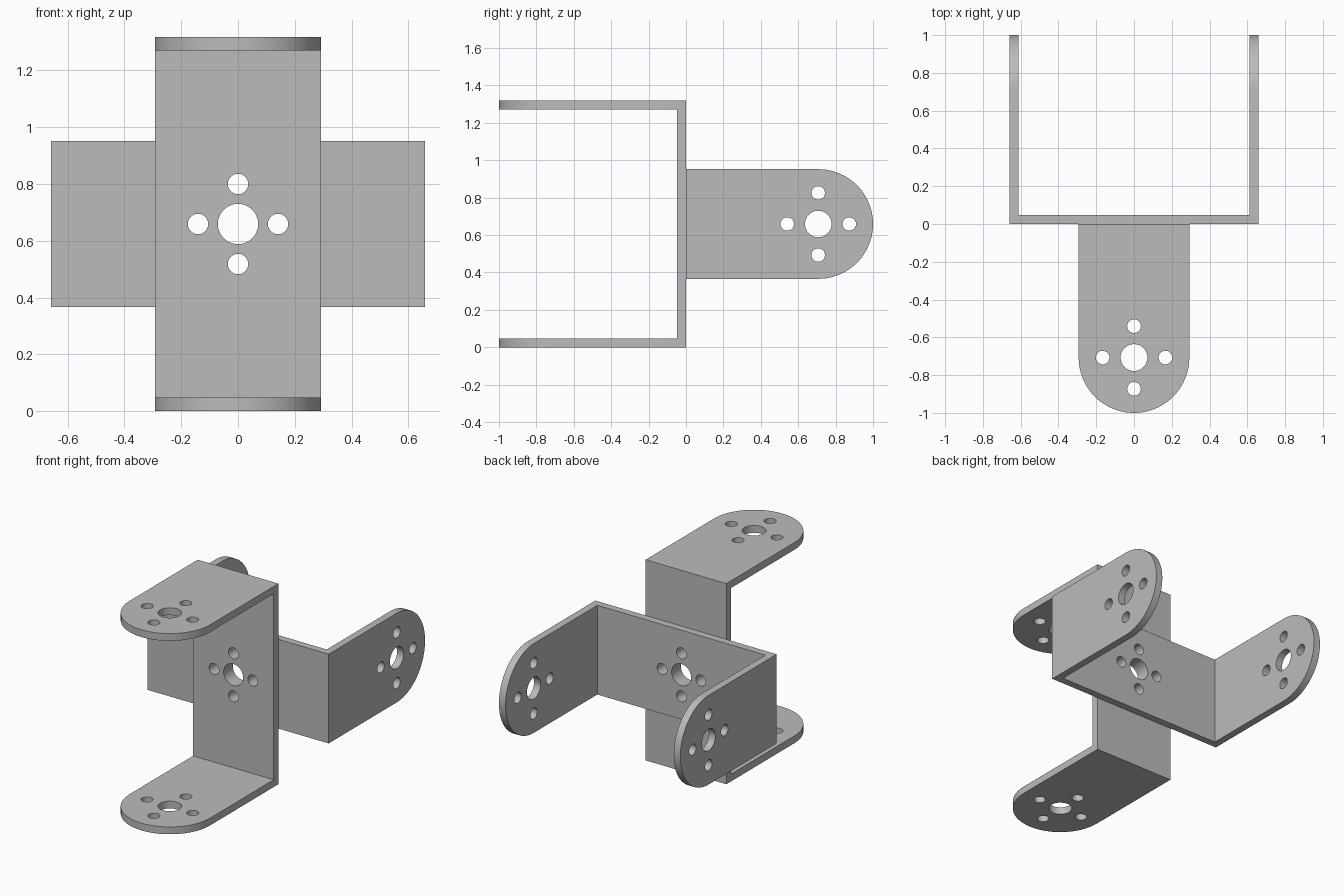
import bpy, bmesh
from math import sin, cos, pi, radians
from mathutils import Matrix, Vector

if "Cube" in bpy.data.objects:
    bpy.data.objects.remove(bpy.data.objects["Cube"], do_unlink=True)

SPREAD = 0.659     # half distance across the two arms
THICK = 0.048      # sheet thickness
RADIUS = 0.293     # half width of the sheet, and radius of the arm tips
PIVOT = 1 - RADIUS # distance of the arm holes from the web
BIG, SMALL = 0.071, 0.036

grey = bpy.data.materials.new("plain grey metal")
grey.use_nodes = True
grey.diffuse_color = (0.5, 0.5, 0.5, 1)
grey.node_tree.nodes["Principled BSDF"].inputs["Base Color"].default_value = (0.5, 0.5, 0.5, 1)

# Extrusion directions: along z, along x and along y
ALONG_Z = Matrix.Identity(3)
ALONG_X = Matrix(((0, 0, 1), (1, 0, 0), (0, 1, 0)))
ALONG_Y = ALONG_X @ ALONG_X


def arc(cx, cy, r, start, end, steps):
    angles = [start + (end - start) * i / steps for i in range(steps + 1)]
    return [(cx + r * cos(a), cy + r * sin(a)) for a in angles]


def circle(cx, cy, r):
    return arc(cx, cy, r, 0, 2 * pi, 40)[:-1]


def prisms(name, outlines, half, axes):
    """Extrude closed outlines symmetrically along one axis into one object."""
    bm = bmesh.new()
    for outline in outlines:
        face = bm.faces.new([bm.verts.new((x, y, -half)) for x, y in outline])
        out = bmesh.ops.extrude_face_region(bm, geom=[face])
        top = [v for v in out["geom"] if isinstance(v, bmesh.types.BMVert)]
        bmesh.ops.translate(bm, verts=top, vec=(0, 0, 2 * half))
    bmesh.ops.recalc_face_normals(bm, faces=bm.faces)
    bm.transform(axes.to_4x4())
    mesh = bpy.data.meshes.new(name)
    bm.to_mesh(mesh)
    bm.free()
    mesh.materials.append(grey)
    obj = bpy.data.objects.new(name, mesh)
    bpy.context.collection.objects.link(obj)
    return obj


def hole_pattern(cx, cy, offset):
    """One large hole with four small ones around it."""
    ring = [(offset, 0), (0, offset), (-offset, 0), (0, -offset)]
    return [circle(cx, cy, BIG)] + [circle(cx + u, cy + v, SMALL) for u, v in ring]


def bracket(name, axes):
    # U-shaped channel opening towards +y
    inner = SPREAD - THICK
    half_u = [(SPREAD, 0), (SPREAD, 1.1), (inner, 1.1), (inner, THICK)]
    outline = half_u + [(-x, y) for x, y in reversed(half_u)]
    obj = prisms(name, [outline], 0.4, ALONG_Z)

    # Trim to width with round arm tips, then punch the holes
    stadium = [(-0.1, -RADIUS)] + arc(PIVOT, 0, RADIUS, -pi / 2, pi / 2, 40) + [(-0.1, RADIUS)]
    cutters = [
        ("INTERSECT", prisms("tip_trimmer", [stadium], 0.9, ALONG_X)),
        ("DIFFERENCE", prisms("arm_punch", hole_pattern(PIVOT, 0, 0.166), 0.8, ALONG_X)),
        ("DIFFERENCE", prisms("web_punch", hole_pattern(0, 0, 0.141), 0.3, ALONG_Y)),
    ]
    bpy.ops.object.select_all(action="DESELECT")
    obj.select_set(True)
    bpy.context.view_layer.objects.active = obj
    for operation, cutter in cutters:
        cutter.hide_render = True
        mod = obj.modifiers.new("cut", "BOOLEAN")
        mod.operation = operation
        mod.solver = "EXACT"
        mod.object = cutter
        bpy.ops.object.modifier_apply(modifier=mod.name)
        bpy.data.objects.remove(cutter, do_unlink=True)

    # Turn into place
    obj.data.transform(Matrix.Translation(Vector((0, 0, SPREAD))) @ axes.to_4x4())
    bpy.ops.object.shade_smooth_by_angle(angle=radians(30))
    return obj


# Rear bracket has side arms; front bracket has top and bottom arms
bracket("rear_bracket", Matrix.Identity(3))
bracket("front_bracket", Matrix(((0, 0, 1), (0, -1, 0), (1, 0, 0))))
